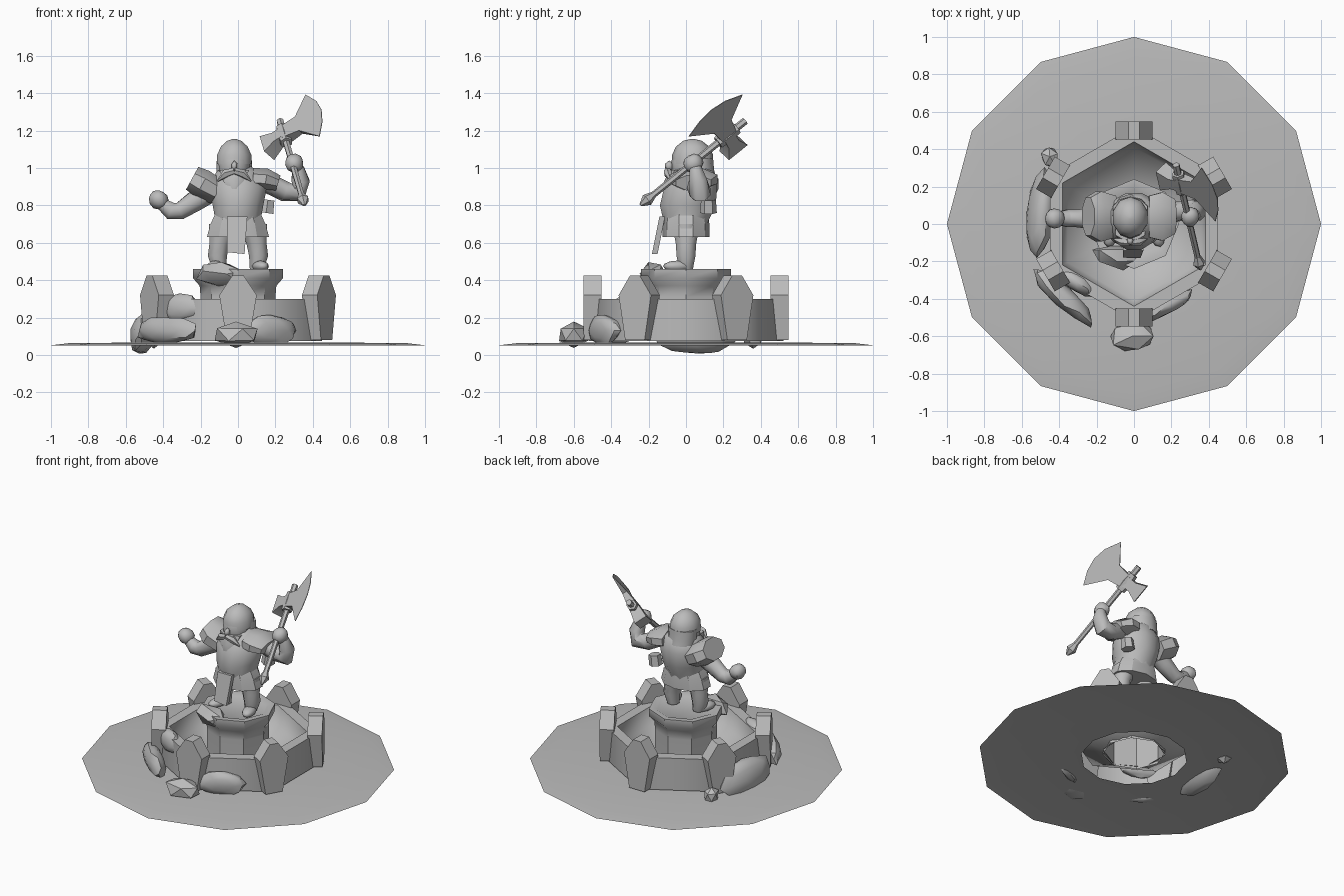
import bpy, bmesh, math, random
from mathutils import Vector, Matrix

if "Cube" in bpy.data.objects:
    bpy.data.objects.remove(bpy.data.objects["Cube"])

stone = bpy.data.materials.new("grey_stone")
stone.use_nodes = True
stone.diffuse_color = (0.5, 0.5, 0.5, 1)
stone.node_tree.nodes["Principled BSDF"].inputs["Base Color"].default_value = (0.5, 0.5, 0.5, 1)


def finish(name, bm, angle=40, recalc=True):
    if recalc:
        bmesh.ops.recalc_face_normals(bm, faces=bm.faces)
    mesh = bpy.data.meshes.new(name)
    bm.to_mesh(mesh)
    bm.free()
    mesh.materials.append(stone)
    mesh.shade_smooth()
    mesh.set_sharp_from_angle(angle=math.radians(angle))
    obj = bpy.data.objects.new(name, mesh)
    bpy.context.collection.objects.link(obj)
    return obj


def bridge(bm, rings):
    for a, b in zip(rings, rings[1:]):
        n = len(a)
        for i in range(n):
            j = (i + 1) % n
            bm.faces.new((a[i], a[j], b[j], b[i]))


def turned(name, profile, sides, close_top=False, angle=40):
    """Rings of (radius, height) round the z axis."""
    bm = bmesh.new()
    rings = []
    for r, z in profile:
        angles = [math.pi / 2 + math.tau * i / sides for i in range(sides)]
        rings.append([bm.verts.new((r * math.cos(a), r * math.sin(a), z)) for a in angles])
    bridge(bm, rings)
    if close_top:
        bm.faces.new(rings[-1])
    return finish(name, bm, angle, recalc=close_top)


def tube(name, path, radii, sides=8, level=False, angle=50):
    """Elliptical rings along a path; level keeps every ring horizontal."""
    bm = bmesh.new()
    pts = [Vector(p) for p in path]
    rings = []
    for i, p in enumerate(pts):
        t = pts[min(i + 1, len(pts) - 1)] - pts[max(i - 1, 0)]
        q = Vector((0, 0, 1)).rotation_difference(t)
        rx, ry = radii[i] if isinstance(radii[i], tuple) else (radii[i], radii[i])
        ring = []
        for k in range(sides):
            a = math.tau * (k + 0.5) / sides
            v = Vector((rx * math.cos(a), ry * math.sin(a), 0))
            ring.append(bm.verts.new(p + (v if level else q @ v)))
        rings.append(ring)
    bridge(bm, rings)
    bm.faces.new(rings[0])
    bm.faces.new(rings[-1])
    return finish(name, bm, angle)


def blob(name, loc, size, turn=(0, 0, 0), rough=0.0, seed=1, detail=2):
    """Round or roughened lump."""
    random.seed(seed)
    bm = bmesh.new()
    bmesh.ops.create_icosphere(bm, subdivisions=detail, radius=1)
    for v in bm.verts:
        v.co *= 1 + random.uniform(-rough, rough)
    m = Matrix.Translation(loc)
    for axis, ang in zip("XYZ", turn):
        m = m @ Matrix.Rotation(math.radians(ang), 4, axis)
    bmesh.ops.transform(bm, matrix=m @ Matrix.Diagonal((*size, 1)), verts=bm.verts)
    return finish(name, bm, 35 if rough else 60)


def plate(name, outline, frame, thickness):
    """Flat outline extruded both ways; thickness is a function of (u, v)."""
    bm = bmesh.new()
    rings = [[bm.verts.new(frame @ Vector((u, v, s * thickness(u, v)))) for u, v in outline]
             for s in (-1, 1)]
    bridge(bm, rings)
    for r in rings:
        bm.faces.new(r)
    return finish(name, bm, 30)


# Ground disc with its central opening
turned("ground_disc", [(1, 0.052), (0.9, 0.064), (0.34, 0.068)], 12)

# Hexagonal basin and pedestal
turned("basin", [(0.52, 0.075), (0.52, 0.3), (0.44, 0.3), (0.41, 0.19), (0.2, 0.11)], 6, angle=65)
turned("pedestal", [(0.2, 0.1), (0.2, 0.31), (0.205, 0.37), (0.24, 0.41), (0.24, 0.46),
                    (0.2, 0.46), (0.18, 0.45)], 8, close_top=True)

# Six pointed posts on the basin corners
POST = [(-0.06, 0.08), (0.06, 0.08), (0.1, 0.32), (0.03, 0.425), (-0.03, 0.425), (-0.1, 0.32)]
for i in range(6):
    a = math.pi / 6 + i * math.pi / 3
    out = Vector((math.cos(a), math.sin(a), 0))
    side = Vector((-out.y, out.x, 0))
    m = Matrix((side, (0, 0, 1), out)).transposed().to_4x4()
    m.translation = out * 0.5
    plate(f"post_{i + 1}", POST, m, lambda u, v: 0.047)

# Fallen rocks
blob("side_slab", (-0.5, 0.05, 0.12), (0.07, 0.24, 0.12), (0, 15, -5), 0.08, 3)
blob("small_back_rock", (-0.45, 0.36, 0.09), (0.05, 0.06, 0.06), (0, 0, 20), 0.12, 4, 1)
blob("front_right_slab", (-0.38, -0.39, 0.13), (0.22, 0.055, 0.075), (0, 0, -43), 0.1, 5)
blob("upper_rock", (-0.31, -0.31, 0.25), (0.13, 0.05, 0.075), (0, 0, -30), 0.1, 6)
blob("front_rock", (-0.01, -0.6, 0.11), (0.14, 0.09, 0.075), (0, 0, 0), 0.1, 7, 1)
blob("front_left_slab", (0.17, -0.44, 0.13), (0.16, 0.045, 0.085), (0, 0, 28), 0.1, 8)
blob("pedestal_rock", (-0.09, -0.17, 0.43), (0.14, 0.07, 0.075), (25, 0, -8), 0.1, 9, 1)

# Legs and boots
for s, side in ((-1, "right"), (1, "left")):
    x = 0.1 * s
    tube(f"{side}_leg", [(x, 0, 0.46), (x * 1.1, 0, 0.53), (x, 0, 0.59), (x * 0.8, 0, 0.7)],
         [0.04, 0.055, 0.058, 0.08], level=True)
    blob(f"{side}_boot", (x * 1.2, -0.045, 0.475), (0.042, 0.08, 0.03), (0, 0, 15 * s))

# Torso, skirt and loincloth
tube("torso", [(0, 0, 0.66), (0, 0, 0.72), (0, 0.01, 0.8), (0, 0.025, 0.9), (0, 0.04, 0.98), (0, 0.04, 1.02)],
     [(0.13, 0.11), (0.125, 0.125), (0.14, 0.155), (0.16, 0.145), (0.12, 0.11), (0.05, 0.06)], 12, True)
tube("skirt", [(0, 0, 0.63), (0, 0, 0.7), (0, 0, 0.75)],
     [(0.175, 0.125), (0.155, 0.125), (0.13, 0.12)], 10, True, 30)
front = Matrix(((1, 0, 0, 0), (0, 0.2, 1, -0.275), (0, 1, 0, 0), (0, 0, 0, 1)))
plate("loincloth", [(-0.06, 0.55), (0.035, 0.54), (0.05, 0.74), (-0.06, 0.74)], front, lambda u, v: 0.015)
tube("belt_pouch", [(0.15, 0.12, 0.76), (0.16, 0.12, 0.83)], [0.045, 0.04], 6)

# Head, helmet, nose, beard and moustache
HEAD = Vector((-0.02, 0.02, 0))
def on_head(x, y, z):
    return HEAD + Vector((x, y, z))

tube("head", [on_head(0, 0, z) for z in (0.92, 0.97, 1.03, 1.06)],
     [(0.06, 0.07), (0.085, 0.095), (0.088, 0.1), (0.08, 0.09)], 10, True)
tube("helmet", [on_head(0, 0.015, z) for z in (1.02, 1.07, 1.115, 1.145, 1.155)],
     [(0.098, 0.11), (0.096, 0.11), (0.075, 0.088), (0.04, 0.05), (0.01, 0.01)], 10, True)
tube("neck_guard", [on_head(0, 0.05, z) for z in (0.95, 0.99, 1.05)],
     [(0.095, 0.09), (0.1, 0.08), (0.098, 0.075)], 10, True)
blob("nose", on_head(0, -0.11, 1.01), (0.018, 0.025, 0.03), detail=1)
tube("beard", [on_head(0, y, z) for y, z in ((-0.12, 0.88), (-0.09, 0.93), (-0.06, 0.99))],
     [(0.025, 0.02), (0.065, 0.05), (0.085, 0.05)], 8, True)
for s, side in ((-1, "right"), (1, "left")):
    tube(f"{side}_moustache", [on_head(0, -0.12, 0.985), on_head(0.045 * s, -0.115, 0.97),
                               on_head(0.09 * s, -0.1, 0.93)], [0.018, 0.024, 0.004], 6)

# Shoulder pads
tube("right_shoulder_pad", [(-0.11, 0.04, 0.87), (-0.19, 0.04, 0.915), (-0.245, 0.04, 0.945)],
     [(0.075, 0.12), (0.085, 0.145), (0.075, 0.11)], 8, angle=35)
tube("left_shoulder_pad", [(0.08, 0.04, 0.945), (0.15, 0.04, 0.94), (0.215, 0.04, 0.92)],
     [(0.06, 0.12), (0.062, 0.14), (0.045, 0.1)], 8, angle=35)

# Arms and fists
tube("right_arm", [(-0.12, 0.04, 0.89), (-0.22, 0.03, 0.83), (-0.31, 0.03, 0.77), (-0.36, 0.03, 0.77), (-0.41, 0.03, 0.81)],
     [0.06, 0.06, 0.05, 0.05, 0.035])
blob("right_fist", (-0.425, 0.03, 0.83), (0.055, 0.055, 0.05), (0, 30, 0), 0.06, 2)
tube("left_arm", [(0.16, 0.05, 0.92), (0.25, 0.07, 0.875), (0.32, 0.075, 0.87), (0.335, 0.065, 0.93), (0.32, 0.05, 1)],
     [0.055, 0.055, 0.06, 0.052, 0.035])
blob("left_fist", (0.3, 0.04, 1.025), (0.05, 0.055, 0.05), (30, 0, 0), 0.06, 2)

# Axe, built in its own frame: u towards the blade edge, v along the shaft
along = Vector((-0.18, 0.77, 0.62)).normalized()
edge = Vector((0.79, -0.4, 0.47))
edge = (edge - along * edge.dot(along)).normalized()
axe = Matrix((edge, along, edge.cross(along))).transposed().to_4x4()
axe.translation = (0.35, -0.22, 0.82)

def on_axe(v):
    return axe @ Vector((0, v, 0))

tube("axe_shaft", [on_axe(v) for v in (0.02, 0.35, 0.7)], [0.017, 0.018, 0.02], 6)
tube("axe_pommel", [on_axe(v) for v in (-0.03, 0.015, 0.06)], [0.008, 0.034, 0.018], 6, angle=25)
tube("axe_socket", [on_axe(v) for v in (0.51, 0.57, 0.64)], [0.034, 0.038, 0.034], 6, angle=25)
BLADE = [(0, 0.53), (0.1, 0.51), (0.2, 0.38), (0.24, 0.47), (0.255, 0.56), (0.24, 0.65),
         (0.19, 0.75), (0.1, 0.63), (0, 0.62)]
plate("axe_blade", BLADE, axe, lambda u, v: 0.002 + 0.03 * max(0, 1 - u / 0.19))
BACK = [(-0.12, 0.51), (-0.05, 0.54), (0, 0.54), (0, 0.61), (-0.05, 0.61), (-0.12, 0.64)]
plate("axe_hammer", BACK, axe, lambda u, v: 0.032 - 0.1 * u)
